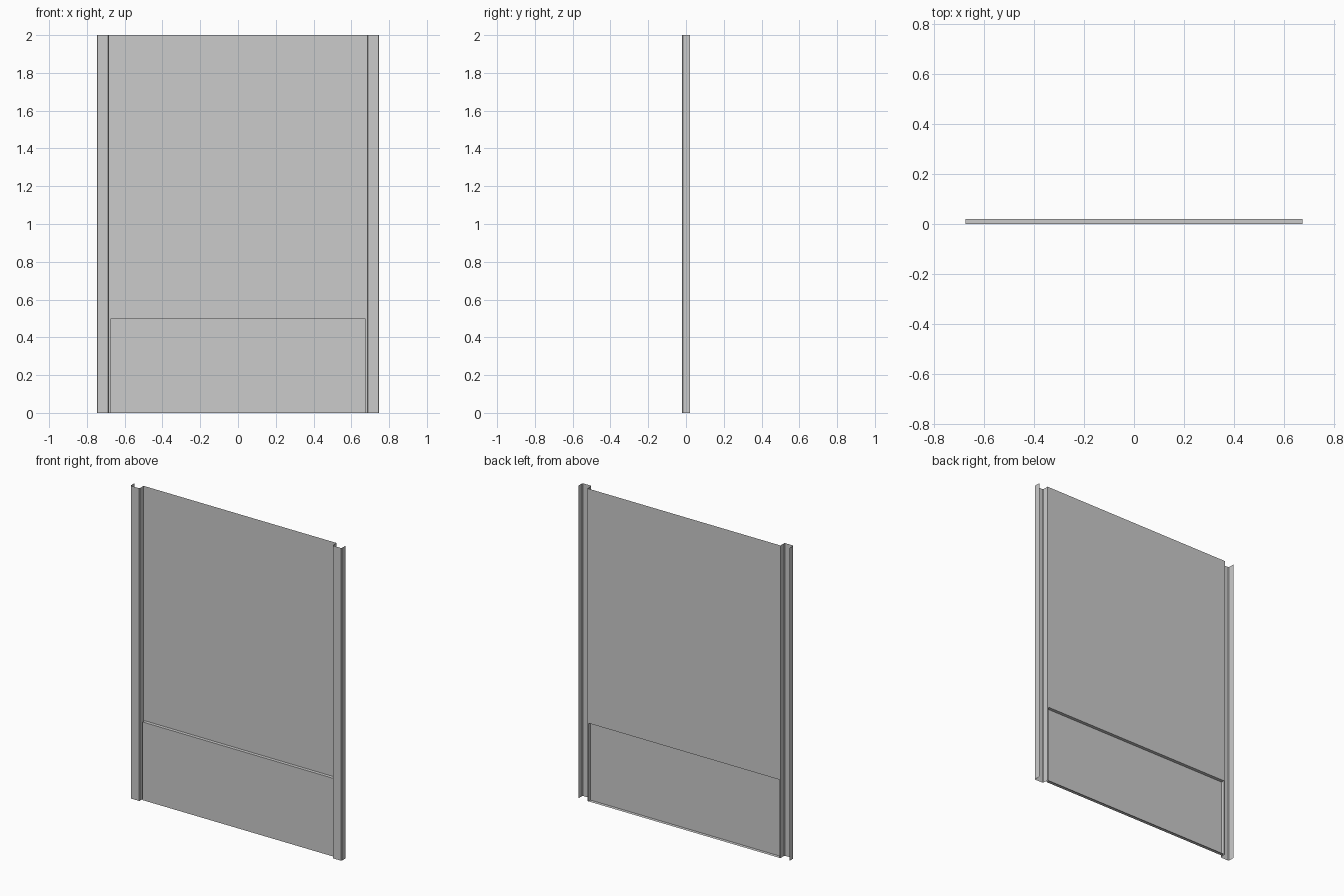
import bpy

if "Cube" in bpy.data.objects:
    bpy.data.objects.remove(bpy.data.objects["Cube"])

W, F, M, B = 0.675, -0.021, 0.0, 0.021   # recess half width; front, middle, back planes
X_IN, X_OUT, C = 0.683, 0.747, 0.004     # post edges and fold chamfer
H, Z = 2.0, 0.5                          # total height, kick panel height


def make(name, verts, faces):
    mesh = bpy.data.meshes.new(name)
    mesh.from_pydata(verts, [], faces)
    obj = bpy.data.objects.new(name, mesh)
    bpy.context.collection.objects.link(obj)
    return obj


def extrude_profile(name, pts, z0, z1):
    n = len(pts)
    verts = [(x, y, z) for z in (z0, z1) for x, y in pts]
    return make(name, verts, [(i, i + 1, n + i + 1, n + i) for i in range(n - 1)])


# Upper sheet, set at the back
extrude_profile("upper_panel", [(-X_IN, B), (X_IN, B)], Z, H)

# Lower panel: forward pan, open at the back, with ledges on all four sides
pan = [(x, y, z) for y in (M, B) for x, z in ((-W, 0), (W, 0), (W, Z), (-W, Z))]
make("lower_panel", pan, [(0, 1, 2, 3)] +
     [(i, i + 4, (i + 1) % 4 + 4, (i + 1) % 4) for i in range(4)])

# Folded channel posts, open at the back, and narrow strips beside the pan
post = [(X_IN, B), (X_IN, F + C), (X_IN + C, F),
        (X_OUT - C, F), (X_OUT, F + C), (X_OUT, B)]
for side, s in (("left", -1), ("right", 1)):
    extrude_profile(side + "_post", [(s * x, y) for x, y in post][::s], 0, H)
    extrude_profile(side + "_strip", [(s * W, B), (s * X_IN, B)][::s], 0, Z)
